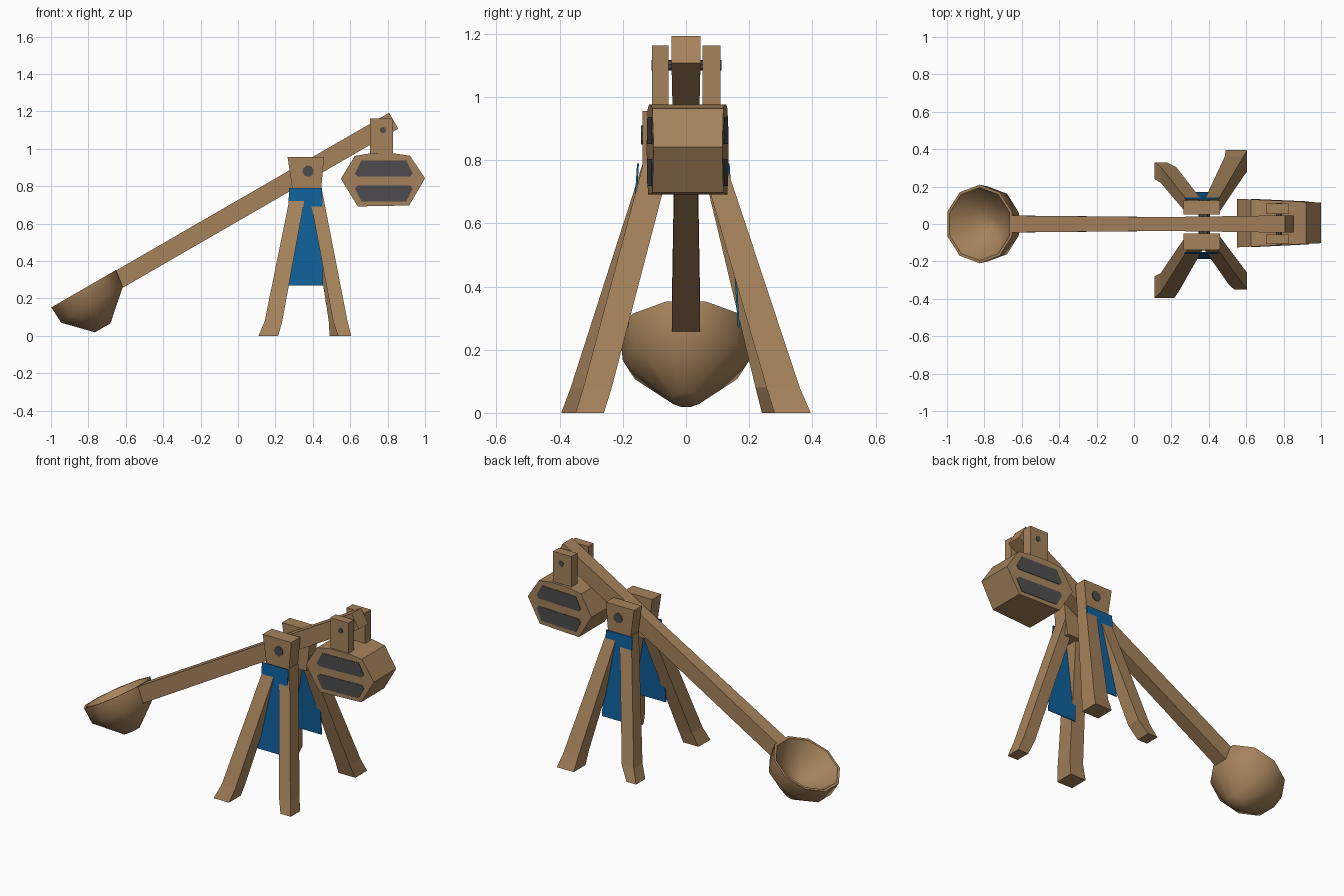
import bpy, bmesh, math
from mathutils import Matrix, Vector

if "Cube" in bpy.data.objects:
    bpy.data.objects.remove(bpy.data.objects["Cube"])


def material(name, rgb):
    m = bpy.data.materials.new(name)
    m.use_nodes = True
    m.diffuse_color = (*rgb, 1)
    m.node_tree.nodes["Principled BSDF"].inputs["Base Color"].default_value = (*rgb, 1)
    return m


wood = material("wood", (0.38, 0.225, 0.105))
iron = material("iron grey", (0.075, 0.072, 0.075))
cloth = material("blue cloth", (0.005, 0.12, 0.33))


def loft(name, rings, mat, closed=True):
    """Skin a list of equal-length rings of points and cap both ends."""
    bm = bmesh.new()
    vs = [[bm.verts.new(p) for p in ring] for ring in rings]
    n = len(rings[0])
    for a, b in zip(vs, vs[1:]):
        for i in range(n):
            j = (i + 1) % n
            bm.faces.new((a[i], a[j], b[j], b[i]))
    if closed:
        bm.faces.new(vs[0])
        bm.faces.new(vs[-1])
    bmesh.ops.remove_doubles(bm, verts=bm.verts, dist=1e-5)
    bmesh.ops.recalc_face_normals(bm, faces=bm.faces)
    me = bpy.data.meshes.new(name)
    bm.to_mesh(me)
    bm.free()
    me.materials.append(mat)
    ob = bpy.data.objects.new(name, me)
    bpy.context.collection.objects.link(ob)
    return ob


def prism(name, outline, y_front, y_back, mat):
    """Extrude an x-z outline between two depths, each a function of x."""
    return loft(name, [[(x, f(x), z) for x, z in outline] for f in (y_front, y_back)], mat)


def flat(y):
    return lambda x: y


def rect(x0, x1, y0, y1, z):
    return [(x0, y0, z), (x1, y0, z), (x1, y1, z), (x0, y1, z)]


def axle(name, x, z, r, y0, y1):
    ring = [(x + r * math.cos(math.tau * i / 8 + 0.2), z + r * math.sin(math.tau * i / 8 + 0.2))
            for i in range(8)]
    return prism(name, ring, flat(y0), flat(y1), iron)


# Throwing arm, built along its slope
slope = math.radians(30)
along = Vector((math.cos(slope), 0, math.sin(slope)))
up = Vector((-math.sin(slope), 0, math.cos(slope)))
arm_start, arm_length = Vector((-0.64, 0, 0.3)), 1.7
rings = []
for t, w in ((0, 0.045), (0.55, 0.037), (1, 0.046)):
    c = arm_start + along * arm_length * t
    rings.append([c + Vector((0, sy * w, 0)) + up * su * 0.049
                  for sy, su in ((-1, -1), (1, -1), (1, 1), (-1, 1))])
loft("throwing_arm", rings, wood)

# Scoop at the low end of the arm: outer shell, rim and hollow
scoop_centre = Vector((-0.825, 0, 0.252))
rings = []
for r, depth, shift in ((0.05, -0.232, -0.017), (0.2, -0.097, -0.005), (0.21, 0, 0),
                        (0.195, 0, 0), (0.13, -0.09, 0), (0.03, -0.15, 0)):
    ring = []
    for i in range(10):
        a = math.radians(18 + 36 * i)
        ring.append(scoop_centre + along * (shift + r * math.cos(a))
                    + Vector((0, r * math.sin(a), 0)) + up * depth)
    rings.append(ring)
scoop = loft("scoop", rings, wood)
bpy.context.view_layer.objects.active = scoop
scoop.select_set(True)
bpy.ops.object.shade_smooth_by_angle(angle=math.radians(50))
scoop.select_set(False)

# Frame heads on either side of the arm, with the pivot axle
head = [(0.265, 0.955), (0.46, 0.955), (0.445, 0.79), (0.43, 0.7), (0.31, 0.7), (0.29, 0.79)]
prism("front_head", head, flat(-0.138), flat(-0.05), wood)
prism("back_head", head, flat(0.05), flat(0.126), wood)
axle("pivot_axle", 0.375, 0.88, 0.031, -0.142, 0.13)

# Splayed legs: foot, ankle and top sections as x0, x1, y0, y1
legs = {
    "front_right_leg": ((0.11, 0.215, -0.395, -0.28), (0.143, 0.237, -0.365, -0.262),
                        (0.287, 0.367, -0.137, -0.05)),
    "front_left_leg": ((0.535, 0.605, -0.35, -0.26), (0.508, 0.585, -0.325, -0.235),
                       (0.375, 0.447, -0.135, -0.05)),
    "back_right_leg": ((0.11, 0.175, 0.24, 0.33), (0.143, 0.225, 0.22, 0.305),
                       (0.287, 0.367, 0.05, 0.123)),
    "back_left_leg": ((0.49, 0.605, 0.28, 0.395), (0.485, 0.585, 0.255, 0.36),
                      (0.375, 0.447, 0.05, 0.125)),
}
for name, sections in legs.items():
    loft(name, [rect(*s, z) for s, z in zip(sections, (0, 0.08, 0.79))], wood)

# Cloth banners hanging between each pair of legs
for name, top_y, low_y, t in (("front_banner", -0.155, -0.188, 0.006),
                              ("back_banner", 0.138, 0.17, -0.006)):
    loft(name, [rect(0.272, 0.45, top_y, top_y + t, 0.79),
                rect(0.265, 0.455, low_y, low_y + t, 0.27)], cloth)


# Counterweight, slightly narrower at its far end
def weight_front(x):
    return -0.125 + (x - 0.55) * 0.05


def weight_back(x):
    return 0.135 - (x - 0.55) * 0.045


weight = [(0.55, 0.84), (0.64, 0.692), (0.915, 0.697), (1.0, 0.842), (0.92, 0.963),
          (0.83, 0.976), (0.71, 0.976), (0.625, 0.962)]
prism("counterweight", weight, weight_front, weight_back, wood)

# Iron panels on both faces, mirrored about the middle height
panel = [(0.625, 0.868), (0.64, 0.852), (0.92, 0.852), (0.935, 0.868), (0.9, 0.937), (0.66, 0.937)]
for level, points in (("upper", panel), ("lower", [(x, 1.656 - z) for x, z in panel])):
    prism("front_" + level + "_panel", points,
          lambda x: weight_front(x) - 0.003, lambda x: weight_front(x) + 0.003, iron)
    prism("back_" + level + "_panel", points,
          lambda x: weight_back(x) - 0.003, lambda x: weight_back(x) + 0.003, iron)

# Hanger tabs holding the counterweight to the arm
tab = [(0.705, 0.93), (0.83, 0.93), (0.83, 1.163), (0.705, 1.163)]
prism("front_hanger", tab, flat(-0.107), flat(-0.055), wood)
prism("back_hanger", tab, flat(0.053), flat(0.11), wood)
axle("hanger_axle", 0.775, 1.1, 0.017, -0.11, 0.113)
